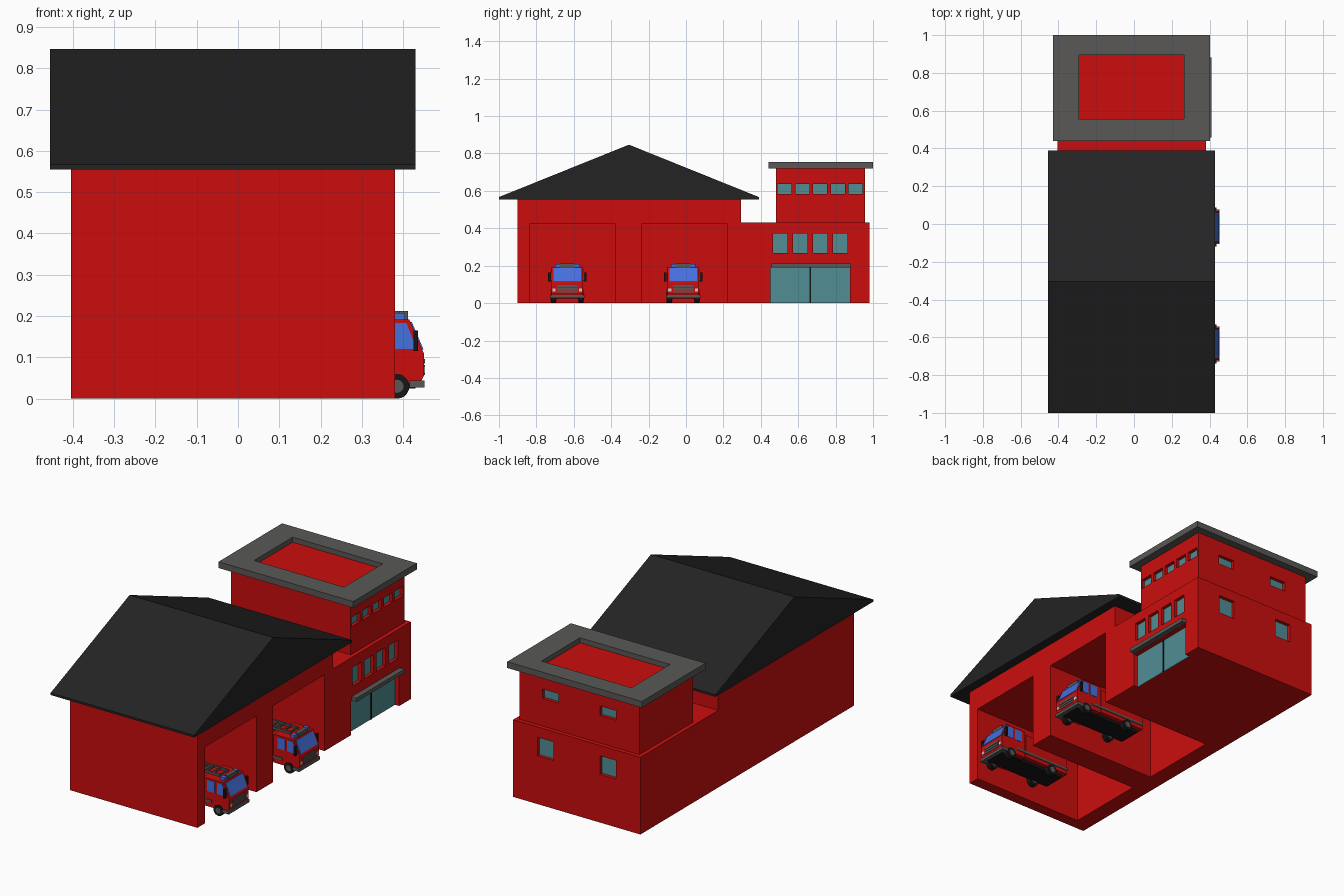
import bpy, bmesh
from mathutils import Matrix, Vector

cube = bpy.data.objects.get("Cube")
if cube:
    bpy.data.objects.remove(cube, do_unlink=True)


def material(name, r, g, b):
    m = bpy.data.materials.new(name)
    m.use_nodes = True
    m.diffuse_color = (r, g, b, 1)
    m.node_tree.nodes["Principled BSDF"].inputs["Base Color"].default_value = (r, g, b, 1)
    return m


RED = material("fire red", 0.6, 0.004, 0.004)
GREY = material("concrete grey", 0.1, 0.098, 0.093)
ROOF = material("roof black", 0.017, 0.017, 0.017)
GLASS = material("teal glass", 0.08, 0.27, 0.3)
BLUE = material("truck window blue", 0.06, 0.16, 0.72)
BLACK = material("rubber black", 0.008, 0.008, 0.008)
LAMP = material("lamp white", 0.6, 0.6, 0.55)


def finish(name, bm, *mats):
    bmesh.ops.recalc_face_normals(bm, faces=bm.faces)
    mesh = bpy.data.meshes.new(name)
    bm.to_mesh(mesh)
    bm.free()
    for m in mats:
        mesh.materials.append(m)
    ob = bpy.data.objects.new(name, mesh)
    bpy.context.collection.objects.link(ob)
    return ob


def add_box(bm, x, y, z):
    centre = Vector([(a + b) / 2 for a, b in (x, y, z)])
    size = [b - a for a, b in (x, y, z)]
    bmesh.ops.create_cube(bm, size=1, matrix=Matrix.Translation(centre) @ Matrix.Diagonal((*size, 1)))


def boxes(name, mat, *items):
    bm = bmesh.new()
    for item in items:
        add_box(bm, *item)
    return finish(name, bm, mat)


def prism(name, mat, points, place, start, end):
    """Extrude a closed profile; place(u, v, depth) gives the 3D position."""
    bm = bmesh.new()
    face = bm.faces.new([bm.verts.new(place(u, v, start)) for u, v in points])
    out = bmesh.ops.extrude_face_region(bm, geom=[face])
    shift = Vector(place(0, 0, end)) - Vector(place(0, 0, start))
    bmesh.ops.translate(bm, vec=shift, verts=[g for g in out["geom"] if isinstance(g, bmesh.types.BMVert)])
    return finish(name, bm, mat)


def along_x(u, v, d):
    return (d, u, v)


def along_y(u, v, d):
    return (u, d, v)


def carve(ob, cutter):
    """Apply a boolean difference and drop the cutter."""
    mod = ob.modifiers.new("openings", "BOOLEAN")
    mod.operation, mod.solver, mod.object = "DIFFERENCE", "EXACT", cutter
    graph = bpy.context.evaluated_depsgraph_get()
    mesh = bpy.data.meshes.new_from_object(ob.evaluated_get(graph))
    ob.modifiers.clear()
    ob.data = mesh
    bpy.data.objects.remove(cutter, do_unlink=True)


# Wall positions and openings
LEFT, RIGHT, BACK = -0.405, 0.38, 0.98
T_RIGHT, T_BACK = 0.357, 0.957
BAYS = [(-0.835, -0.38), (-0.235, 0.22)]
DOOR = (0.452, 0.877)
DEPTH = 0.022
lower_side = [(0.465 + 0.107 * i, 0.543 + 0.107 * i) for i in range(4)]
upper_side = [(0.49 + 0.095 * i, 0.565 + 0.095 * i) for i in range(5)]
LOW_Z, HIGH_Z = (0.268, 0.372), (0.583, 0.636)
lower_back = [(c - 0.05, c + 0.05) for c in (-0.205, 0.18)]
upper_back = [(c - 0.05, c + 0.05) for c in (-0.19, 0.165)]


def window_set(side, side_x, back, back_y, z, outer):
    """Boxes for the side and back windows, from the recess floor outward."""
    return ([((side_x - DEPTH, side_x - DEPTH + outer), s, z) for s in side]
            + [(b, (back_y - DEPTH, back_y - DEPTH + outer), z) for b in back])


# Main building with bays, door and windows cut in
body = prism("station_walls", RED,
             [(-0.9, 0), (BACK, 0), (BACK, 0.43), (0.295, 0.43), (0.295, 0.56), (-0.9, 0.56)],
             along_x, LEFT, RIGHT)
cuts = window_set(lower_side, RIGHT, lower_back, BACK, LOW_Z, 0.1)
cuts += [((-0.31, 0.5), bay, (-0.1, 0.425)) for bay in BAYS]
cuts.append(((RIGHT - 0.03, 0.5), DOOR, (-0.1, 0.19)))
carve(body, boxes("body_cutter", RED, *cuts))

# Grey band cut around all walls, including inside the bays
bm = bmesh.new()
bm.from_mesh(body.data)
bmesh.ops.triangulate(bm, faces=bm.faces)
for z in (0.1905, 0.211):
    bmesh.ops.bisect_plane(bm, geom=bm.verts[:] + bm.edges[:] + bm.faces[:],
                           plane_co=(0, 0, z), plane_no=(0, 0, 1))
bm.normal_update()
for f in bm.faces:
    f.material_index = int(abs(f.normal.z) < 0.1 and 0.1905 < f.calc_center_median().z < 0.211)
bmesh.ops.dissolve_limit(bm, angle_limit=0.01, verts=bm.verts, edges=bm.edges, delimit={"MATERIAL"})
bm.to_mesh(body.data)
bm.free()
body.data.materials.clear()
for m in (RED, GREY):
    body.data.materials.append(m)

# Tower
tower = boxes("tower_walls", RED, ((-0.382, T_RIGHT), (0.482, T_BACK), (0.425, 0.727)))
carve(tower, boxes("tower_cutter", RED,
                   *window_set(upper_side, T_RIGHT, upper_back, T_BACK, HIGH_Z, 0.1)))
roof_slab = boxes("tower_roof", GREY, ((-0.428, 0.402), (0.44, 1.0), (0.72, 0.755)))
carve(roof_slab, boxes("roof_cutter", GREY, ((-0.29, 0.265), (0.555, 0.895), (0.6, 0.9))))

# Gable roof over the bays
prism("gable_roof", ROOF,
      [(-1, 0.555), (-1, 0.567), (-0.305, 0.847), (0.39, 0.567), (0.39, 0.555)],
      along_x, -0.455, 0.43)

# Glass, door divider and awning
boxes("lower_windows", GLASS, *window_set(lower_side, RIGHT, lower_back, BACK, LOW_Z, 0.003))
boxes("upper_windows", GLASS, *window_set(upper_side, T_RIGHT, upper_back, T_BACK, HIGH_Z, 0.003))
boxes("entrance_glass", GLASS, ((0.35, 0.354), DOOR, (0, 0.19)))
boxes("entrance_divider", BLACK, ((0.35, 0.358), (0.66, 0.669), (0, 0.19)))
boxes("entrance_awning", GREY, ((0.36, 0.41), (0.457, 0.882), (0.191, 0.212)))


def wheels(name, mat, y, radius, half_width):
    bm = bmesh.new()
    for x in (0.105, 0.385):
        for side in (-1, 1):
            spot = Matrix.Translation((x, y + side * 0.074, 0.03)) @ Matrix.Rotation(1.5708, 4, "X")
            bmesh.ops.create_cone(bm, cap_ends=True, segments=20, radius1=radius, radius2=radius,
                                  depth=half_width * 2, matrix=spot)
    ob = finish(name, bm, mat)
    for p in ob.data.polygons:
        p.use_smooth = len(p.vertices) == 4


def fire_truck(tag, y):
    def part(name, mat, *items):
        boxes(tag + name, mat, *[(bx, (y + by[0], y + by[1]), bz) for bx, by, bz in items])

    def pair(name, mat, x, inner, outer, z):
        part(name, mat, (x, (inner, outer), z), (x, (-outer, -inner), z))

    # Cab, rear body and chassis
    prism(tag + "cab", RED,
          [(0.29, 0.035), (0.44, 0.035), (0.45, 0.055), (0.45, 0.11), (0.415, 0.192), (0.29, 0.192)],
          along_y, y - 0.085, y + 0.085)
    part("rear_body", RED, ((0.0, 0.285), (-0.085, 0.085), (0.04, 0.175)))
    part("chassis", BLACK, ((0.02, 0.43), (-0.06, 0.06), (0.025, 0.045)))
    pair("side_trim", GREY, (0.0, 0.345), 0.08, 0.089, (0.062, 0.075))

    # Windscreen and side windows
    foot, head = Vector((0.45, 0.11)), Vector((0.415, 0.192))
    out = Vector((0.92, 0.39)) * 0.003
    low, high = foot.lerp(head, 0.1), foot.lerp(head, 0.92)
    prism(tag + "windscreen", BLUE, [low - out, low + out, high + out, high - out],
          along_y, y - 0.074, y + 0.074)
    for label, s in (("right", -1), ("left", 1)):
        prism(tag + label + "_window", BLUE,
              [(0.375, 0.12), (0.433, 0.12), (0.408, 0.183), (0.375, 0.183)],
              along_y, y + s * 0.08, y + s * 0.087)
    pair("rear_cab_windows", BLUE, (0.315, 0.362), 0.08, 0.087, (0.12, 0.183))

    # Front details
    part("grille", GREY, *[((0.445, 0.453), (-0.055, 0.055), (0.057 + 0.014 * i, 0.068 + 0.014 * i))
                           for i in range(3)])
    pair("headlights", LAMP, (0.445, 0.453), 0.062, 0.08, (0.062, 0.078))
    part("front_bumper", GREY, ((0.415, 0.452), (-0.092, 0.092), (0.027, 0.044)))
    pair("mirrors", BLACK, (0.425, 0.436), 0.088, 0.103, (0.115, 0.165))

    # Light bar and roof ladder
    part("light_bar", GREY, ((0.39, 0.412), (-0.04, 0.04), (0.19, 0.212)))
    pair("beacons", BLUE, (0.38, 0.405), 0.04, 0.065, (0.19, 0.208))
    rails = [((0.01, 0.36), (s * 0.035 - 0.005, s * 0.035 + 0.005), (0.194, 0.206)) for s in (-1, 1)]
    rungs = [((0.03 + 0.04 * i, 0.038 + 0.04 * i), (-0.035, 0.035), (0.196, 0.203)) for i in range(9)]
    posts = [((x, x + 0.012), (-0.04, 0.04), (0.17, 0.197)) for x in (0.04, 0.24)]
    part("ladder", GREY, *rails, *rungs, *posts)

    # Wheels
    wheels(tag + "tyres", BLACK, y, 0.03, 0.014)
    wheels(tag + "hubs", GREY, y, 0.016, 0.016)


fire_truck("front_truck_", -0.635)
fire_truck("rear_truck_", -0.015)
